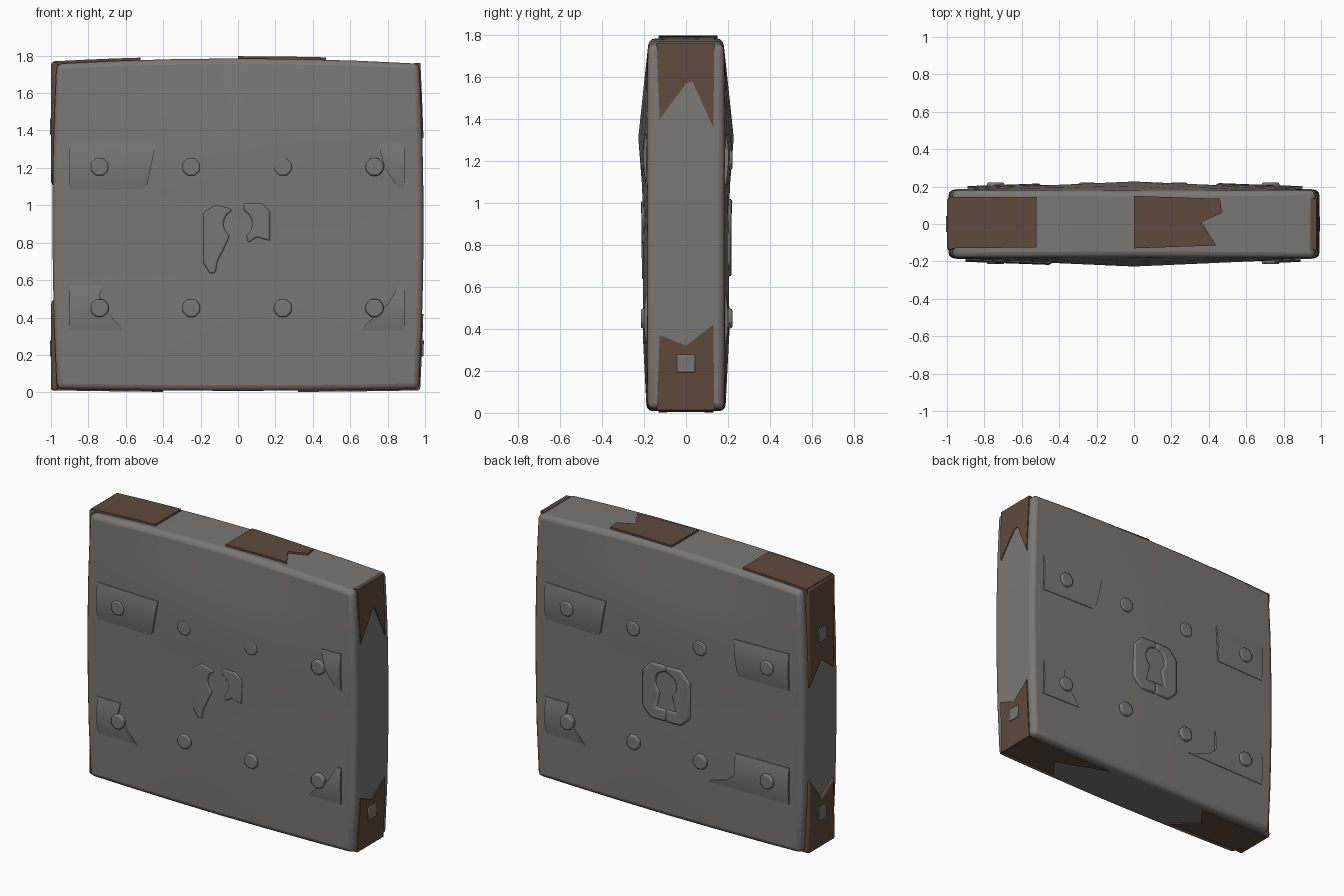
import bpy, bmesh, math
from mathutils import Vector, Matrix

if "Cube" in bpy.data.objects:
    bpy.data.objects.remove(bpy.data.objects["Cube"])


def material(name, rgb):
    m = bpy.data.materials.new(name)
    m.diffuse_color = (*rgb, 1)
    m.use_nodes = True
    m.node_tree.nodes["Principled BSDF"].inputs["Base Color"].default_value = m.diffuse_color
    return m


STEEL = material("worn grey steel", (0.195, 0.182, 0.173))
BROWN = material("brown rust", (0.112, 0.068, 0.047))

# Depth of the bulging face along the middle, by height
DEPTH = [(0.0, .187), (.35, .205), (.85, .205), (1.08, .209), (1.32, .228), (1.8, .174)]


def half_depth(x, z):
    z = min(max(z, 0), 1.8)
    d = .18
    for (z0, d0), (z1, d1) in zip(DEPTH, DEPTH[1:]):
        if z0 <= z <= z1:
            d = d0 + (d1 - d0) * (z - z0) / (z1 - z0)
    return .182 + (d - .182) * (1 - .95 * abs(x))


def side_x(z):
    return .967 + .025 * (1 - ((z - .9) / .9) ** 2)


def top_z(x):
    return 1.757 + .028 * (1 - x * x)


def bottom_z(x):
    return .008 + .01 * x * x


def finish(bm, name, mat, bevel=0, segments=2, angle=30):
    bmesh.ops.recalc_face_normals(bm, faces=bm.faces[:])
    me = bpy.data.meshes.new(name)
    bm.to_mesh(me)
    bm.free()
    ob = bpy.data.objects.new(name, me)
    bpy.context.collection.objects.link(ob)
    me.materials.append(mat)
    if bevel:
        b = ob.modifiers.new("bevel", 'BEVEL')
        b.width, b.segments = bevel, segments
        b.limit_method, b.angle_limit = 'ANGLE', math.radians(30)
    bpy.context.view_layer.objects.active = ob
    ob.select_set(True)
    bpy.ops.object.shade_smooth_by_angle(angle=math.radians(angle))
    ob.select_set(False)
    return ob


def slice_at(bm, axis, value):
    n = Vector((0, 0, 0))
    n[axis] = 1
    bmesh.ops.bisect_plane(bm, geom=bm.verts[:] + bm.edges[:] + bm.faces[:],
                           plane_co=n * value, plane_no=n)


def plate(name, outline, place, height, mat, cuts_a=(), cuts_b=(), bevel=0):
    """Flat outline given thickness, sliced, then laid on a curved surface."""
    bm = bmesh.new()
    low = bm.faces.new([bm.verts.new((a, b, -.025)) for a, b in outline])
    new = bmesh.ops.extrude_face_region(bm, geom=[low], use_keep_orig=True)["geom"]
    for v in new:
        if isinstance(v, bmesh.types.BMVert):
            v.co.z = height
    for c in cuts_a:
        slice_at(bm, 0, c)
    for c in cuts_b:
        slice_at(bm, 1, c)
    for v in bm.verts:
        v.co = place(*v.co)
    return finish(bm, name, mat, bevel)


# Bulging slab body
bm = bmesh.new()
bmesh.ops.create_cube(bm, size=2)
for x in (-.67, -.33, 0, .33, .67):
    slice_at(bm, 0, x)
for z in (.35, .6, .85, 1.08, 1.32, 1.55):
    slice_at(bm, 2, z / .9 - 1)
for v in bm.verts:
    x, y, z = v.co
    t = (z + 1) / 2
    zz = bottom_z(x) + t * (top_z(x) - bottom_z(x))
    v.co = (x * side_x(zz), y * half_depth(x, zz), zz)
finish(bm, "slab_body", STEEL, .03, 3, 40)


def on_face(s):
    """s = -1 front, 1 back; a runs right as seen by someone facing it."""
    return lambda a, b, h: (-s * a, s * (half_depth(a, b) + h), b)


def strap_place(s, mid):
    def place(a, b, h):
        dome = .012 * (1 - ((b - mid) / .125) ** 2)
        return (-s * a, s * (half_depth(a, b) + h + dome), b)
    return place


# Broken strap remnants, front then back
UPPER_LEFT = [(-.9, 1.33), (-.44, 1.33), (-.485, 1.11), (-.51, 1.085), (-.9, 1.085)]
LOWER_LEFT = [(-.9, .57), (-.73, .57), (-.745, .48), (-.61, .33), (-.9, .33)]
straps = {
    -1: [UPPER_LEFT, LOWER_LEFT,
         [(.75, 1.33), (.89, 1.33), (.89, 1.08), (.85, 1.1), (.785, 1.2)],
         [(.86, .57), (.89, .57), (.89, .33), (.65, .33), (.69, .37), (.8, .47)]],
    1: [UPPER_LEFT, LOWER_LEFT,
        [(.5, 1.33), (.89, 1.33), (.89, 1.085), (.52, 1.085)],
        [(.5, .57), (.89, .57), (.89, .33), (.28, .33), (.44, .38), (.5, .43)]]}
for s, side in ((-1, "front"), (1, "back")):
    for poly in straps[s]:
        mid = 1.207 if poly[0][1] > 1 else .45
        plate(side + "_strap", poly, strap_place(s, mid), .003, STEEL,
              (-.67, .67), [mid + k * .04 for k in (-2, -1, 0, 1, 2)])

    # Domed eight-sided rivets
    for x in (-.74, -.25, .24, .73):
        for z in (.45, 1.205):
            bm = bmesh.new()
            bmesh.ops.create_cone(bm, cap_ends=True, segments=8, radius1=.054,
                                  radius2=.05, depth=.06)
            bmesh.ops.rotate(bm, verts=bm.verts, matrix=Matrix.Rotation(math.pi / 8, 3, 'Z'))
            bmesh.ops.rotate(bm, verts=bm.verts,
                             matrix=Matrix.Rotation(-s * math.pi / 2, 3, 'X'))
            tip = .215 if s < 0 else .221
            bmesh.ops.translate(bm, verts=bm.verts, vec=(x, s * (tip - .03), z))
            finish(bm, side + "_rivet", STEEL, .008, 2, 50)

# Keyhole escutcheon: halves around a round-topped slot
arc = [(.078 * math.sin(t), .9 + .078 * math.cos(t))
       for t in [k * math.radians(145) / 6 for k in range(7)]]
slot = arc + [(.07, .73)]
half = slot + [(0, .73), (0, .65), (.11, .65), (.175, .71), (.175, .95), (.11, 1.02), (0, 1.02)]
for k in (-1, 1):
    plate("back_keyhole_plate", [(k * a, b) for a, b in half],
          on_face(1), .013, STEEL, bevel=.012)
plate("front_keyhole_plate_right",
      arc[1:] + [(.055, .8), (.1, .83), (.17, .81), (.17, .97), (.13, 1.01), (.03, 1.01)],
      on_face(-1), .008, STEEL, bevel=.008)
plate("front_keyhole_plate_left",
      [(-a, b) for a, b in arc[1:]] + [(-.065, .79), (-.11, .7), (-.12, .64), (-.15, .635),
                                       (-.185, .69), (-.185, .96), (-.12, 1.0), (-.05, .985)],
      on_face(-1), .008, STEEL, bevel=.008)


# Rusty edge plates on the rim
def on_right(a, b, h):
    return (side_x(b) + h, a, b)


def on_left(a, b, h):
    return (-.986 - h, a, b)


def on_top(a, b, h):
    return (a, b, top_z(a) + h)


def on_bottom(a, b, h):
    return (a, b, bottom_z(a) - h)


Z_CUTS = (.2, .35, 1.2, 1.4, 1.6)
X_CUTS = (-.8, -.65, .15, .3, .65, .8)
plate("right_upper_rust", [(-.14, 1.76), (.135, 1.76), (.13, 1.36), (.03, 1.58), (0, 1.57),
                           (-.125, 1.4)], on_right, .006, BROWN, (), Z_CUTS)
plate("right_lower_rust", [(-.14, .015), (.135, .015), (.13, .42), (0, .32), (-.125, .37)],
      on_right, .006, BROWN, (), Z_CUTS)
plate("left_upper_rust", [(-.14, 1.765), (.14, 1.765), (.13, 1.1), (.0, 1.25), (-.13, 1.15)],
      on_left, .014, BROWN, (), Z_CUTS, .012)
plate("left_lower_rust", [(-.14, .01), (.14, .01), (.13, .5), (0, .33), (-.13, .42)],
      on_left, .014, BROWN, (), Z_CUTS, .012)
plate("top_left_rust", [(-.99, -.13), (-.52, -.125), (-.52, .145), (-.99, .145)],
      on_top, .012, BROWN, X_CUTS)
plate("top_middle_rust", [(0, -.13), (.44, -.115), (.36, .01), (.47, .06), (.46, .135), (0, .15)],
      on_top, .012, BROWN, X_CUTS)
plate("bottom_right_rust", [(.965, -.13), (.55, -.13), (.65, 0), (.32, .13), (.965, .13)],
      on_bottom, .007, BROWN, X_CUTS)
plate("bottom_left_rust", [(-.985, -.13), (-.4, -.13), (-.55, 0), (-.45, .13), (-.985, .13)],
      on_bottom, .007, BROWN, X_CUTS)

# Square rim bolts
SQUARE = [(-.043, -.043), (.043, -.043), (.043, .043), (-.043, .043)]
for place, z, h in ((on_right, .235, .014), (on_left, .235, .02), (on_left, 1.42, .02)):
    plate("rim_bolt", [(a, z + b) for a, b in SQUARE], place, h, STEEL, bevel=.004)
